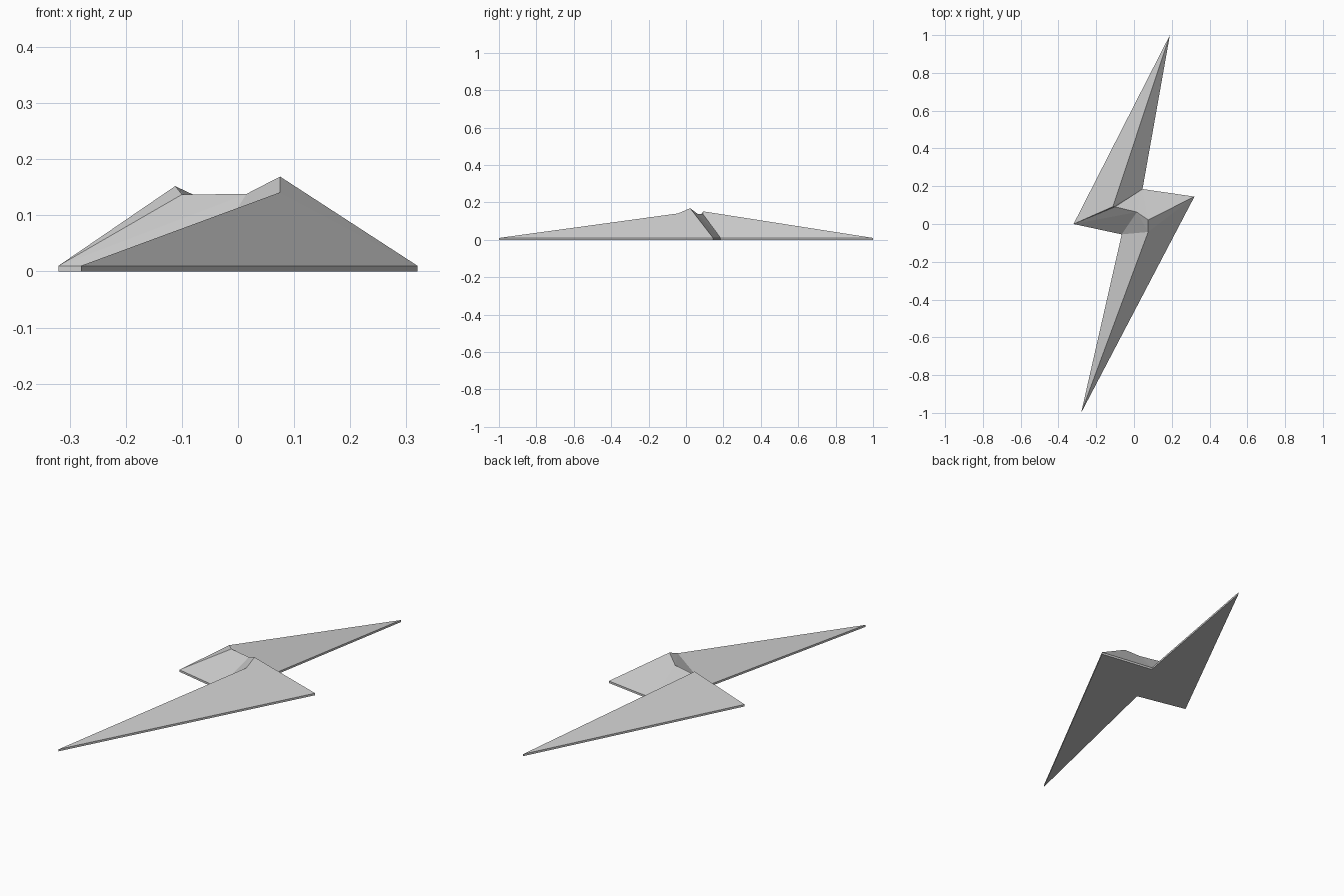
import bpy
import bmesh

if "Cube" in bpy.data.objects:
    bpy.data.objects.remove(bpy.data.objects["Cube"], do_unlink=True)

# Single grey material
grey = bpy.data.materials.new("plain_grey")
grey.use_nodes = True
colour = (0.6, 0.6, 0.6, 1)
grey.diffuse_color = colour
grey.node_tree.nodes["Principled BSDF"].inputs["Base Color"].default_value = colour

RIM = 0.01

# Zigzag outline, counter-clockwise from the rear tip
outline = {
    "rear_tip": (0.19, 1.0),
    "rear_notch": (-0.32, 0.0),
    "front_notch": (-0.065, -0.055),
    "front_tip": (-0.28, -1.0),
    "right_corner": (0.32, 0.145),
    "inner_corner": (0.045, 0.185),
}

# Raised ridge points
ridge = {
    "rear_peak": (-0.112, 0.092, 0.152),
    "rear_step": (-0.10, 0.091, 0.137),
    "saddle": (0.015, 0.063, 0.138),
    "front_peak": (0.075, 0.022, 0.169),
    "front_step": (0.075, -0.042, 0.141),
}

# Facets of the bevelled top
facets = [
    ("rear_tip", "rear_notch", "rear_peak"),
    ("inner_corner", "rear_tip", "rear_peak"),
    ("inner_corner", "rear_peak", "rear_step"),
    ("inner_corner", "rear_step", "saddle"),
    ("inner_corner", "saddle", "front_peak"),
    ("inner_corner", "front_peak", "right_corner"),
    ("rear_notch", "rear_step", "rear_peak"),
    ("rear_notch", "saddle", "rear_step"),
    ("rear_notch", "front_notch", "saddle"),
    ("front_notch", "front_step", "saddle"),
    ("saddle", "front_step", "front_peak"),
    ("front_notch", "front_tip", "front_step"),
    ("front_tip", "right_corner", "front_step"),
    ("front_step", "right_corner", "front_peak"),
]

bm = bmesh.new()
base = [bm.verts.new((x, y, 0)) for x, y in outline.values()]
top = {name: bm.verts.new((x, y, RIM)) for name, (x, y) in outline.items()}
rim = list(top.values())
top.update({name: bm.verts.new(p) for name, p in ridge.items()})

# Flat underside and thin side walls
bm.faces.new(base[::-1])
for i in range(len(base)):
    j = (i + 1) % len(base)
    bm.faces.new((base[i], base[j], rim[j], rim[i]))

# Bevelled top
for names in facets:
    bm.faces.new([top[n] for n in names])
bmesh.ops.recalc_face_normals(bm, faces=bm.faces)

mesh = bpy.data.meshes.new("lightning_bolt")
bm.to_mesh(mesh)
bm.free()
mesh.materials.append(grey)
bolt = bpy.data.objects.new("lightning_bolt", mesh)
bpy.context.collection.objects.link(bolt)
